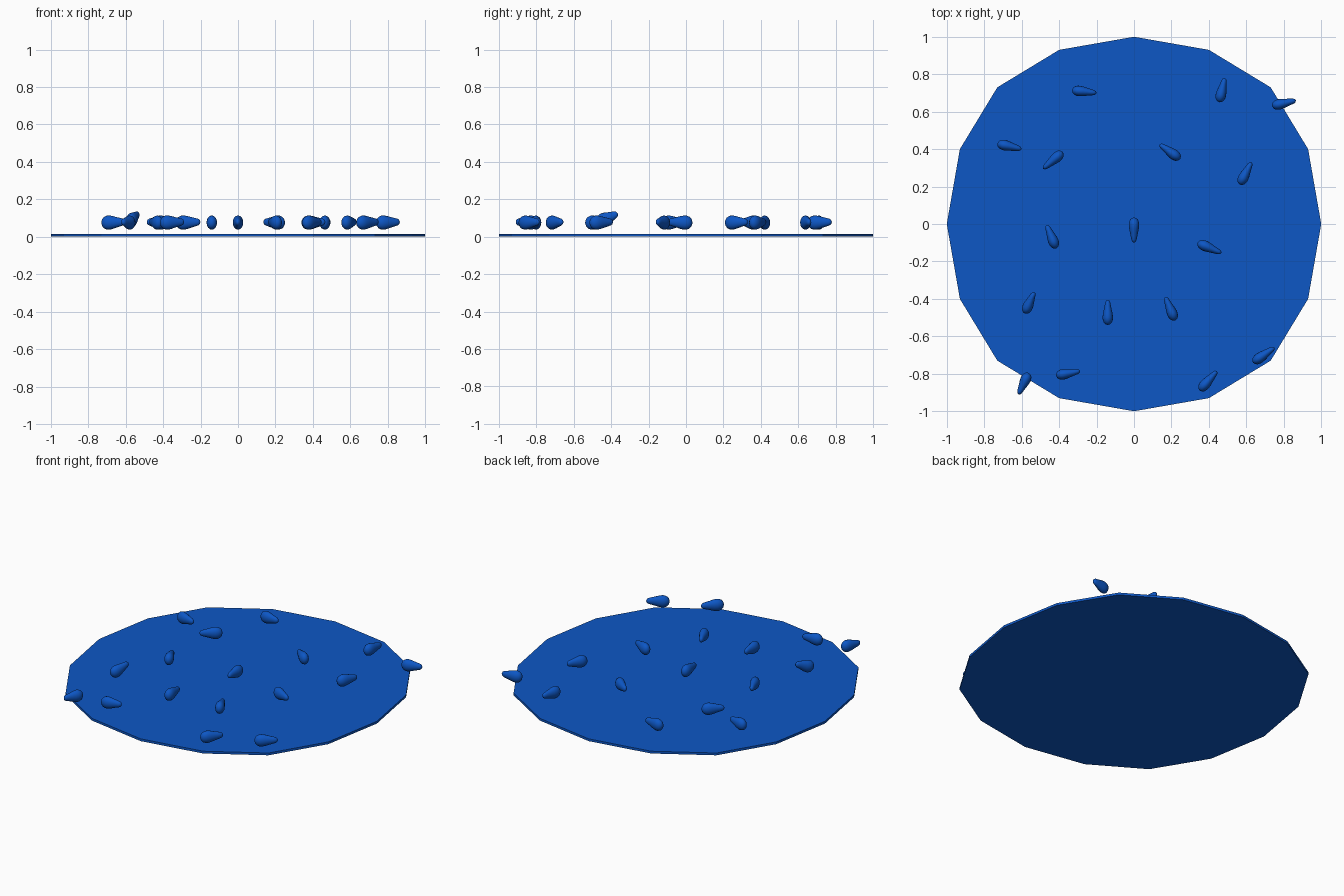
import bpy, bmesh, math
from mathutils import Vector, Matrix

if "Cube" in bpy.data.objects:
    bpy.data.objects.remove(bpy.data.objects["Cube"])

blue = bpy.data.materials.new("blue")
blue.diffuse_color = (0.004, 0.095, 0.56, 1)
blue.use_nodes = True
blue.node_tree.nodes["Principled BSDF"].inputs["Base Color"].default_value = blue.diffuse_color


def add_object(name, bm):
    bmesh.ops.recalc_face_normals(bm, faces=bm.faces)
    mesh = bpy.data.meshes.new(name)
    bm.to_mesh(mesh)
    bm.free()
    mesh.materials.append(blue)
    obj = bpy.data.objects.new(name, mesh)
    bpy.context.collection.objects.link(obj)
    return obj


# Thin sixteen-sided base plate, slightly fuller than a true circle
PLATE = 0.015
bm = bmesh.new()
ring = []
for quarter in range(4):
    turn = Matrix.Rotation(quarter * math.pi / 2, 3, 'Z')
    for x, y in ((1, 0), (0.93, 0.4), (0.73, 0.73), (0.4, 0.93)):
        ring.append(bm.verts.new(turn @ Vector((x, y, 0))))
face = bm.faces.new(ring)
top = bmesh.ops.extrude_face_region(bm, geom=[face])["geom"]
bmesh.ops.translate(bm, vec=(0, 0, PLATE),
                    verts=[v for v in top if isinstance(v, bmesh.types.BMVert)])
add_object("base_plate", bm)

# Drop profile: position along the length, radius factor
PROFILE = [(0.04, 0.5), (0.11, 0.8), (0.22, 0.97), (0.32, 1.0), (0.46, 0.91),
           (0.62, 0.74), (0.78, 0.59), (0.9, 0.47), (0.96, 0.33)]
HALF_W, HALF_H, AXIS_Z, SIDES = 0.028, 0.038, 0.074, 16


def add_drop(name, head, tip, rise=0.0):
    """Teardrop lying from its wide head to its narrow tip."""
    start = Vector((*head, AXIS_Z))
    axis = Vector((*tip, AXIS_Z + 0.005 + rise)) - start
    side = axis.cross(Vector((0, 0, 1))).normalized()
    up = side.cross(axis).normalized()
    bm = bmesh.new()
    rings = []
    for t, r in PROFILE:
        rings.append([bm.verts.new(start + axis * t
                                   + side * (HALF_W * r * math.cos(a))
                                   + up * (HALF_H * r * math.sin(a)))
                      for a in (2 * math.pi * i / SIDES for i in range(SIDES))])
    ends = bm.verts.new(start), bm.verts.new(start + axis)
    for i in range(SIDES):
        j = (i + 1) % SIDES
        for a, b in zip(rings, rings[1:]):
            bm.faces.new((a[i], a[j], b[j], b[i]))
        bm.faces.new((ends[0], rings[0][j], rings[0][i]))
        bm.faces.new((ends[1], rings[-1][i], rings[-1][j]))
    for f in bm.faces:
        f.smooth = True
    add_object(name, bm)


# Scattered drops: head x, y, tip x, y
DROPS = [
    (-0.332, 0.715, -0.20, 0.70), (0.455, 0.65, 0.485, 0.78),
    (0.737, 0.63, 0.865, 0.66), (-0.73, 0.43, -0.60, 0.40),
    (-0.38, 0.385, -0.485, 0.295), (0.247, 0.347, 0.137, 0.425),
    (0.565, 0.21, 0.627, 0.33), (0, 0.035, 0, -0.10),
    (-0.415, -0.13, -0.467, -0.005), (0.34, -0.10, 0.467, -0.155),
    (-0.14, -0.54, -0.14, -0.405), (0.22, -0.515, 0.167, -0.39),
    (0.635, -0.74, 0.75, -0.66), (0.35, -0.89, 0.443, -0.785),
    (-0.417, -0.81, -0.287, -0.785), (-0.562, -0.795, -0.617, -0.91)]
for n, (hx, hy, tx, ty) in enumerate(DROPS, 1):
    add_drop(f"drop_{n:02d}", (hx, hy), (tx, ty))

# One drop tilts its tip upward
add_drop("tilted_drop", (-0.583, -0.475), (-0.533, -0.365), rise=0.045)
